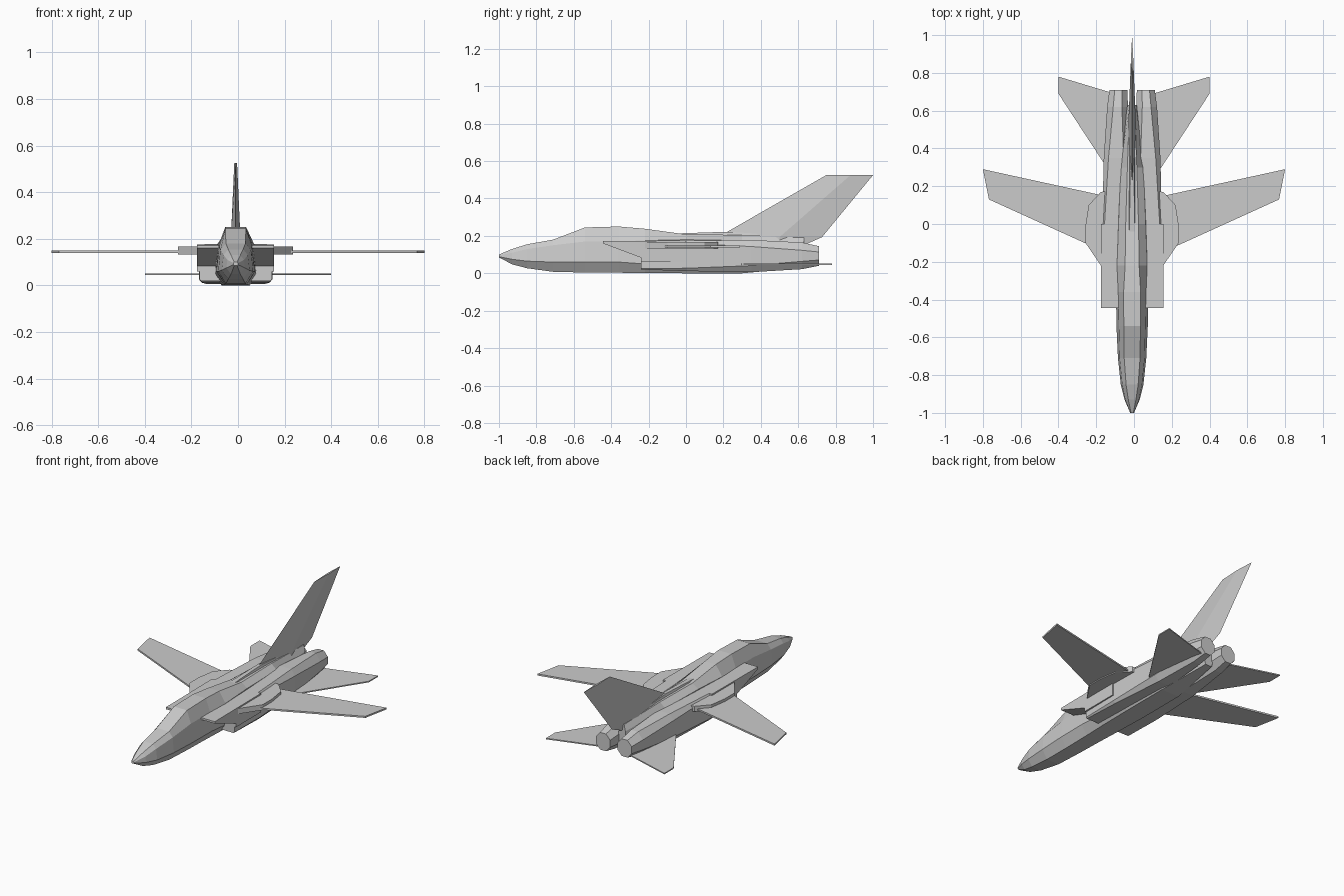
import bpy, bmesh, math

CX = -0.01  # fuselage centre line


def finish(name, bm):
    bmesh.ops.recalc_face_normals(bm, faces=bm.faces)
    me = bpy.data.meshes.new(name)
    bm.to_mesh(me)
    bm.free()
    ob = bpy.data.objects.new(name, me)
    bpy.context.collection.objects.link(ob)
    return ob


def loft(bm, rings):
    """Skin a list of equal-length closed rings and cap both ends."""
    vs = [[bm.verts.new(p) for p in r] for r in rings]
    n = len(vs[0])
    for a, b in zip(vs, vs[1:]):
        for i in range(n):
            j = (i + 1) % n
            bm.faces.new((a[i], a[j], b[j], b[i]))
    bm.faces.new(vs[0])
    bm.faces.new(vs[-1])


def pair(name, rings, cx):
    """Loft the rings on the right and mirrored on the left of cx."""
    bm = bmesh.new()
    for s in (1, -1):
        loft(bm, [[(cx + s * x, y, z) for x, y, z in r] for r in rings])
    return finish(name, bm)


def slab(name, outline, z0, z1, cx):
    return pair(name, [[(x, y, z) for x, y in outline] for z in (z0, z1)], cx)


# Fuselage: y, then (half width, z) for top, shoulder, side, belly
sections = [
    (-1.00, (.006, .100), (.010, .096), (.010, .089), (.006, .085)),
    (-0.93, (.020, .130), (.036, .110), (.040, .075), (.020, .048)),
    (-0.85, (.032, .155), (.052, .130), (.060, .065), (.032, .027)),
    (-0.71, (.042, .180), (.066, .150), (.075, .060), (.042, .008)),
    (-0.54, (.044, .245), (.070, .170), (.083, .060), (.046, .004)),
    (-0.36, (.045, .250), (.074, .172), (.085, .060), (.050, .003)),
    (-0.22, (.037, .238), (.080, .175), (.088, .050), (.055, .002)),
    (0.00, (.034, .208), (.072, .180), (.095, .045), (.060, .000)),
    (0.30, (.025, .205), (.060, .175), (.090, .045), (.060, .000)),
    (0.63, (.014, .190), (.022, .150), (.030, .060), (.022, .030)),
]
rings = []
for y, *pts in sections:
    rings.append([(CX + w, y, z) for w, z in pts]
                 + [(CX - w, y, z) for w, z in reversed(pts)])
bm = bmesh.new()
loft(bm, rings)
finish("fuselage", bm)


# Engine nacelles: boxy at the intake, eight-sided at the nozzle
def oct_ring(y, x0, x1, z0, z1, cx, cz):
    return [(x0 + cx, y, z0), (x1 - cx, y, z0), (x1, y, z0 + cz), (x1, y, z1 - cz),
            (x1 - cx, y, z1), (x0 + cx, y, z1), (x0, y, z1 - cz), (x0, y, z0 + cz)]


pair("engine_nacelle", [
    oct_ring(-0.24, .03, .155, .020, .172, .006, .006),
    oct_ring(0.00, .02, .158, .012, .175, .012, .015),
    oct_ring(0.35, .02, .150, .006, .178, .025, .035),
    oct_ring(0.62, .022, .132, .022, .165, .032, .042),
    oct_ring(0.71, .025, .120, .040, .145, .028, .031),
], CX)

# Raked intakes with overhanging upper lip
intake = [(-.445, .172), (-.445, .160), (-.24, .083), (-.24, .060), (0, .060), (0, .175)]
pair("air_intake", [[(x, y, z) for y, z in intake] for x in (.06, .165)], CX)

# Wing gloves
slab("wing_glove", [(.05, -.22), (.165, -.22), (.247, -.10), (.247, -.01),
                    (.230, .10), (.165, .17), (.05, .18)], .133, .166, CX)

# Swing wings
slab("wing", [(.10, -.165), (.24, -.11), (.768, .13), (.80, .29), (.16, .15), (.10, .14)],
     .139, .149, 0)

# Tailplanes
slab("tailplane", [(.06, .22), (.145, .30), (.40, .69), (.40, .78), (.125, .697), (.06, .68)],
     .044, .051, 0)

# Tail fin: tapered diamond section from root to tip
fin = []
for z, front, mid, back, t in ((.15, .20, .50, .63, .024), (.193, .17, .50, .727, .021),
                               (.525, .75, .88, 1.0, .006)):
    fin.append([(CX, front, z), (CX + t, mid, z), (CX, back, z), (CX - t, mid, z)])
bm = bmesh.new()
loft(bm, fin)
finish("tail_fin", bm)

# Spine fairing leading into the fin
bm = bmesh.new()
loft(bm, [[(CX - w, y, z - .04), (CX - w * .5, y, z), (CX + w * .5, y, z), (CX + w, y, z - .04)]
          for y, z, w in ((-.05, .213, .03), (.22, .222, .02), (.34, .215, .022), (.63, .190, .02))])
finish("spine_fairing", bm)
